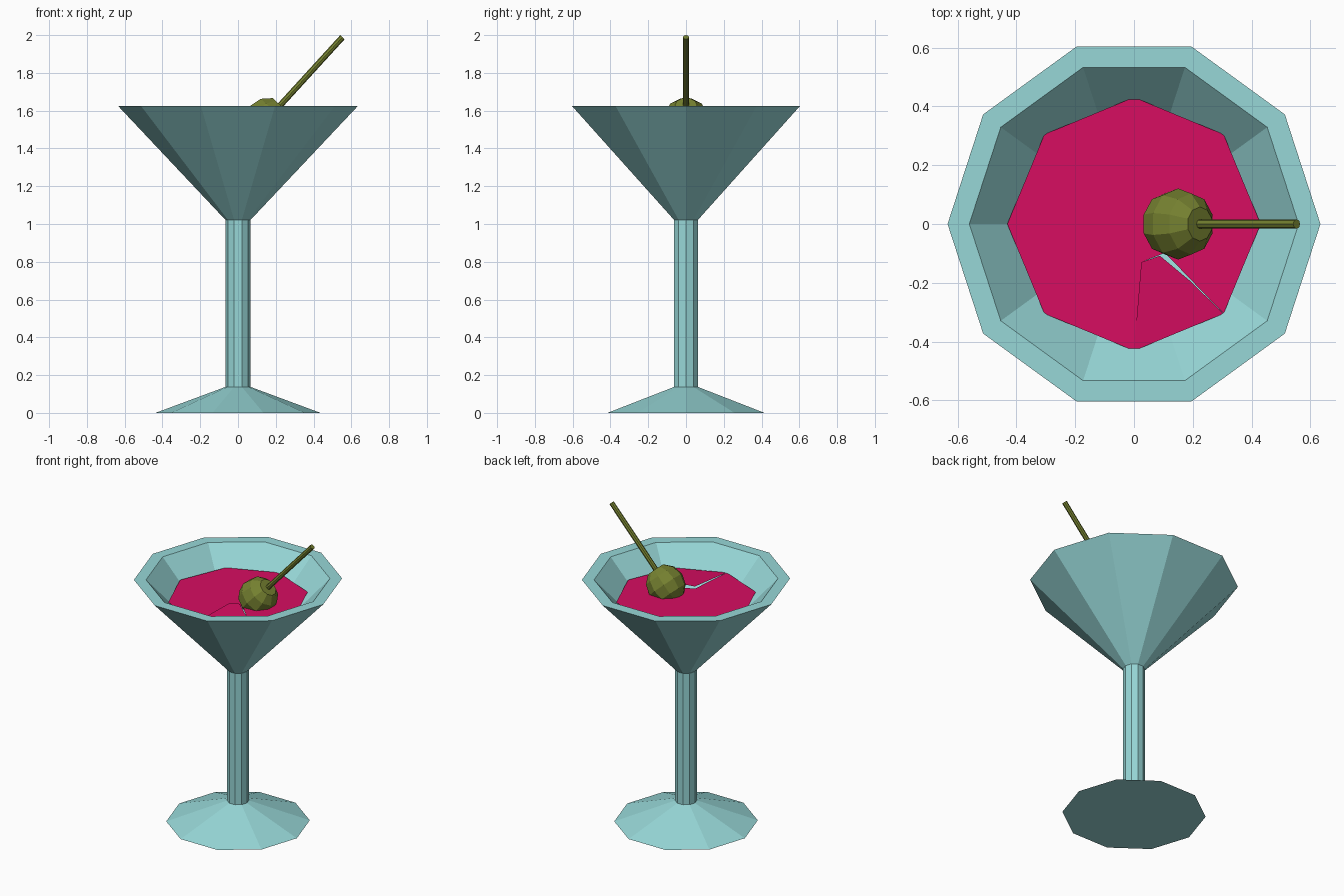
import bpy, bmesh, math
from mathutils import Vector, Matrix

if "Cube" in bpy.data.objects:
    bpy.data.objects.remove(bpy.data.objects["Cube"])


def material(name, color):
    m = bpy.data.materials.new(name)
    m.diffuse_color = (*color, 1)
    m.use_nodes = True
    m.node_tree.nodes["Principled BSDF"].inputs["Base Color"].default_value = m.diffuse_color
    return m


def finish(name, bm, mat, matrix=None, fix_normals=True):
    if fix_normals:
        bmesh.ops.recalc_face_normals(bm, faces=bm.faces)
    me = bpy.data.meshes.new(name)
    bm.to_mesh(me)
    bm.free()
    me.materials.append(mat)
    ob = bpy.data.objects.new(name, me)
    bpy.context.collection.objects.link(ob)
    if matrix:
        ob.matrix_world = matrix
    return ob


def lathe(name, profile, sides, mat, matrix=None):
    """Revolve (radius, height) points into flat facets; radius 0 is a pole."""
    bm = bmesh.new()
    rings = []
    for r, z in profile:
        n = 1 if r == 0 else sides
        rings.append([bm.verts.new((r * math.cos(math.tau * i / sides),
                                    r * math.sin(math.tau * i / sides), z))
                      for i in range(n)])
    for a, b in zip(rings, rings[1:]):
        for i in range(sides):
            j = (i + 1) % sides
            quad = [a[i % len(a)], a[j % len(a)], b[j % len(b)], b[i % len(b)]]
            bm.faces.new(list(dict.fromkeys(quad)))
    # flat end caps
    for ring in (rings[0], rings[-1]):
        if len(ring) > 1:
            bm.faces.new(ring)
    return finish(name, bm, mat, matrix)


glass = material("glass_teal", (0.31, 0.68, 0.68))
red = material("drink_red", (0.68, 0.004, 0.12))
green = material("olive_green", (0.18, 0.22, 0.03))

# Glass: foot, stem and hollow bowl, all ten-sided
lathe("foot", [(0.437, 0), (0.065, 0.138)], 10, glass)
lathe("stem", [(0.066, 0.13), (0.066, 1.02)], 10, glass)
lathe("bowl", [(0.063, 1.018), (0.634, 1.624), (0.56, 1.624), (0, 1.035)], 10, glass)

# Drink: eight-sided sheet with a slightly lifted flap beside the olive
Z = 1.503
bm = bmesh.new()
rim = [bm.verts.new((0.431 * math.cos(math.tau * i / 8),
                     0.431 * math.sin(math.tau * i / 8), Z)) for i in range(-1, 7)]
notch = [bm.verts.new(p) for p in ((0.025, -0.13, Z), (0.105, -0.098, Z))]
flap = [bm.verts.new(p) for p in ((0.19, -0.193, Z + 0.008), (0.088, -0.108, Z + 0.02),
                                  (0.025, -0.13, Z + 0.015))]
bm.faces.new(rim + notch)
bm.faces.new([rim[7], rim[0]] + flap)
finish("drink", bm, red, fix_normals=False)

# Olive and pick share one leaning axis
centre = Vector((0.15, 0, 1.548))
tip = Vector((0.553, 0, 1.989))
axis = tip - centre
lean = Matrix.Translation(centre) @ axis.to_track_quat('Z', 'Y').to_matrix().to_4x4()
lathe("olive", [(0.058, -0.11), (0.104, -0.065), (0.121, 0), (0.104, 0.065), (0.058, 0.11)],
      10, green, lean)
lathe("pick", [(0.016, 0), (0.016, axis.length)], 8, green, lean)
